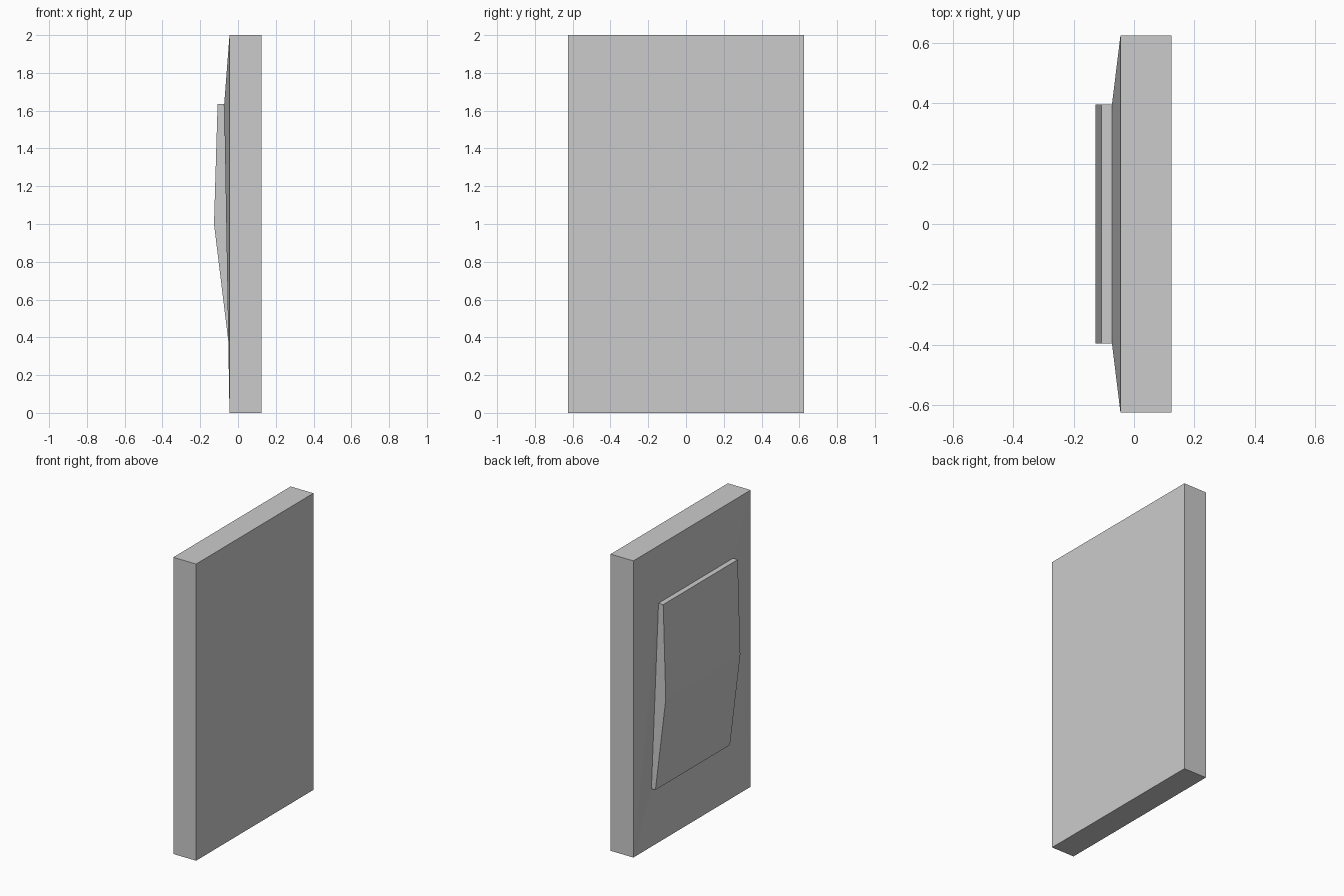
import bpy, bmesh

if "Cube" in bpy.data.objects:
    bpy.data.objects.remove(bpy.data.objects["Cube"])

bm = bmesh.new()


def row(points):
    return [bm.verts.new(p) for p in points]


def face(*verts):
    bm.faces.new(verts)


W, H = 0.625, 2.0      # slab half width and height
P = 0.397              # raised panel half width
BACK, FRONT = -0.045, 0.125


def ring(x):
    return row([(x, -W, 0), (x, W, 0), (x, W, H), (x, -W, H)])


# Slab: four sides and the flat broad face
outer, flat = ring(BACK), ring(FRONT)
face(*flat)
for i in range(4):
    j = (i + 1) % 4
    face(outer[i], outer[j], flat[j], flat[i])

# Raised panel profile (x, z): top base, top lip, ridge, bottom lip, bottom base
profile = [(-0.073, 1.635), (-0.108, 1.635), (-0.127, 1.0),
           (-0.05, 0.37), (-0.02, 0.37)]
neg = row([(x, -P, z) for x, z in profile])
pos = row([(x, P, z) for x, z in profile])
for i in range(4):
    face(neg[i], neg[i + 1], pos[i + 1], pos[i])
face(*neg)
face(*pos)

# Sloping border joining slab edge to the panel base
face(outer[3], outer[2], pos[0], neg[0])
face(outer[0], outer[1], pos[4], neg[4])
for low, high, side in ((outer[0], outer[3], neg), (outer[1], outer[2], pos)):
    face(low, high, side[0])
    face(low, side[0], side[4])

bmesh.ops.recalc_face_normals(bm, faces=bm.faces)
mesh = bpy.data.meshes.new("panelled_slab")
bm.to_mesh(mesh)
bm.free()
bpy.context.collection.objects.link(bpy.data.objects.new("panelled_slab", mesh))
